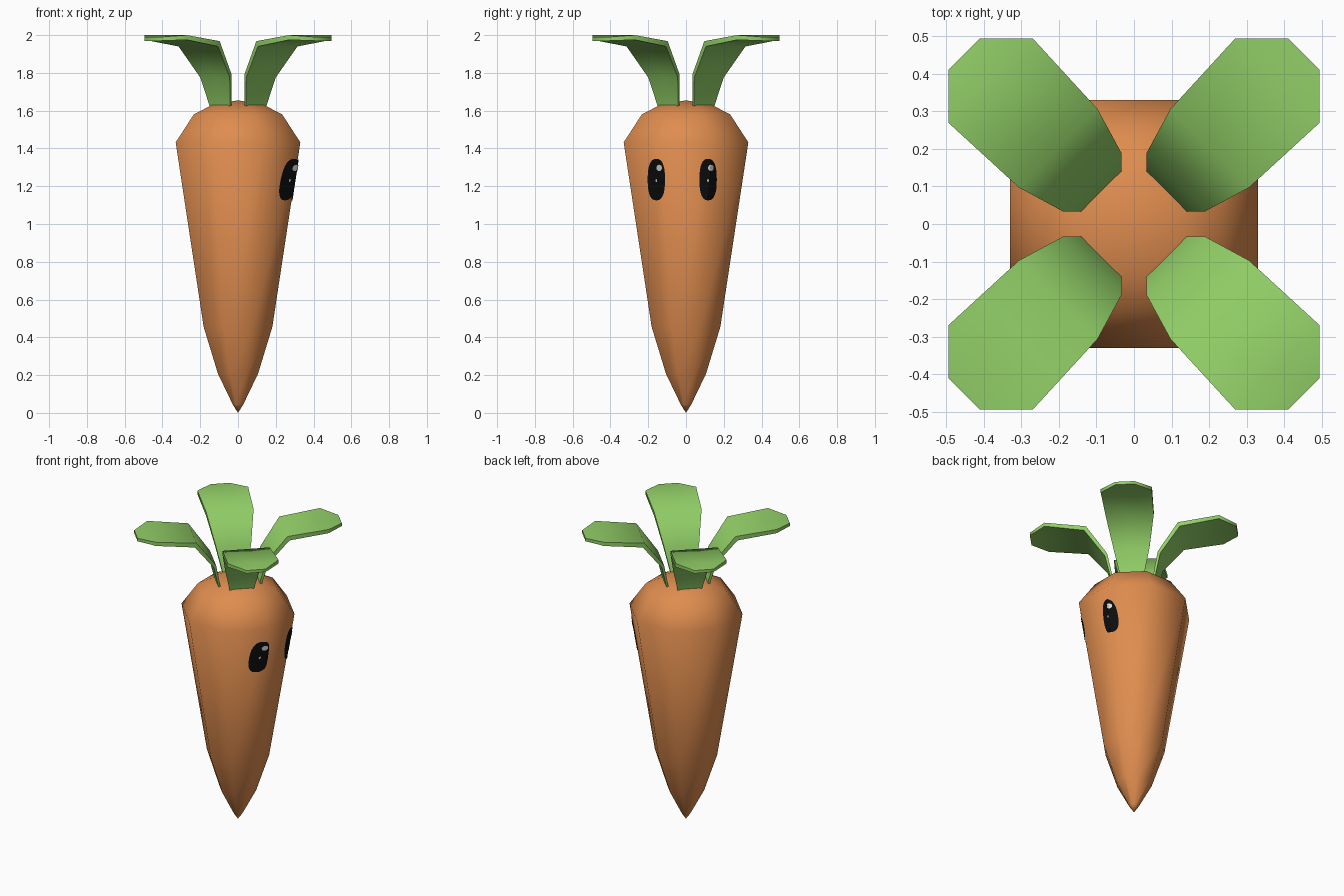
import bpy, bmesh, math
from mathutils import Matrix

if "Cube" in bpy.data.objects:
    bpy.data.objects.remove(bpy.data.objects["Cube"])


def mat(name, rgb):
    m = bpy.data.materials.new(name)
    m.diffuse_color = (*rgb, 1)
    m.use_nodes = True
    m.node_tree.nodes["Principled BSDF"].inputs["Base Color"].default_value = m.diffuse_color
    return m


ORANGE = mat("carrot orange", (0.74, 0.265, 0.077))
GREEN = mat("leaf green", (0.285, 0.62, 0.135))
BLACK = mat("eye black", (0.004, 0.004, 0.004))
WHITE = mat("highlight white", (0.7, 0.7, 0.7))


def make_object(name, bm, material, smooth_angle=None):
    bmesh.ops.recalc_face_normals(bm, faces=bm.faces)
    me = bpy.data.meshes.new(name)
    bm.to_mesh(me)
    bm.free()
    me.materials.append(material)
    ob = bpy.data.objects.new(name, me)
    bpy.context.collection.objects.link(ob)
    if smooth_angle:
        bpy.ops.object.select_all(action='DESELECT')
        ob.select_set(True)
        bpy.context.view_layer.objects.active = ob
        bpy.ops.object.shade_smooth_by_angle(angle=math.radians(smooth_angle))
    return ob


# Root: eight-sided lathe, profile is (distance to flat side, height)
PROFILE = [(0.028, 0.045), (0.106, 0.207), (0.182, 0.456), (0.33, 1.432),
           (0.234, 1.58), (0.138, 1.63)]
bm = bmesh.new()
rings = []
for r, z in PROFILE:
    R = r / math.cos(math.pi / 8)
    rings.append([bm.verts.new((R * math.cos(a), R * math.sin(a), z))
                  for a in (math.pi / 8 + k * math.pi / 4 for k in range(8))])
for lo, hi in zip(rings, rings[1:]):
    for k in range(8):
        j = (k + 1) % 8
        bm.faces.new((lo[k], lo[j], hi[j], hi[k]))
for ring, z in ((rings[0], 0.0), (rings[-1], 1.655)):
    tip = bm.verts.new((0, 0, z))
    for k in range(8):
        bm.faces.new((ring[k], ring[(k + 1) % 8], tip))
make_object("carrot_root", bm, ORANGE, 60)

# Leaves: bent slabs; each station is (half width, top out, top z, under out, under z)
STATIONS = [(0.074, 0.122, 1.625, 0.134, 1.615),
            (0.110, 0.157, 1.79, 0.172, 1.775),
            (0.148, 0.285, 1.968, 0.297, 1.94),
            (0.159, 0.541, 2.0, 0.541, 1.975),
            (0.060, 0.640, 1.99, 0.640, 1.97)]


def leaf(name, angle):
    bm = bmesh.new()
    loops = []
    for w, ut, zt, ub, zb in STATIONS:
        loops.append([bm.verts.new(p) for p in (
            (ut, -w, zt), (ut, 0, zt), (ut, w, zt),
            (ub, w, zb), (ub, 0, zb), (ub, -w, zb))])
    for a, b in zip(loops, loops[1:]):
        for k in range(6):
            j = (k + 1) % 6
            bm.faces.new((a[k], a[j], b[j], b[k]))
    bm.faces.new(loops[0])
    bm.faces.new(loops[-1])
    bmesh.ops.transform(bm, matrix=Matrix.Rotation(math.radians(angle), 4, 'Z'),
                        verts=bm.verts)
    make_object(name, bm, GREEN, 55)


for i in range(4):
    leaf(f"leaf_{i + 1}", 45 + 90 * i)


# Eyes: thin plates wrapped onto the +x side of the root
def surface_x(y, z):
    t = (z - 0.456) / (1.432 - 0.456)
    r = 0.182 + t * (0.33 - 0.182)
    return min(r, math.sqrt(2) * r - abs(y))


def plate(name, cy, cz, ry, rz, lift, material, power=2.0, rows=8, seg=32):
    bm = bmesh.new()

    def vert(y, z):
        return bm.verts.new((surface_x(y, z) + lift, y, z))

    centre = vert(cy, cz)
    prev = None
    for i in range(1, rows + 1):
        s = i / rows
        ring = []
        for k in range(seg):
            a = 2 * math.pi * k / seg
            c, d = math.cos(a), math.sin(a)
            y = math.copysign(abs(c) ** (2 / power), c)
            z = math.copysign(abs(d) ** (2 / power), d)
            ring.append(vert(cy + s * ry * y, cz + s * rz * z))
        for k in range(seg):
            j = (k + 1) % seg
            if prev is None:
                bm.faces.new((centre, ring[k], ring[j]))
            else:
                bm.faces.new((prev[k], ring[k], ring[j], prev[j]))
        prev = ring
    ob = make_object(name, bm, material)
    # make sure the plate faces outwards
    if ob.data.polygons[0].normal.x < 0:
        ob.data.flip_normals()


for side, cy, hy in (("left", -0.157, -0.142), ("right", 0.117, 0.132)):
    plate(f"eye_{side}", cy, 1.235, 0.046, 0.11, 0.005, BLACK, 2.5)
    plate(f"eye_highlight_{side}", hy, 1.297, 0.015, 0.017, 0.008, WHITE, 2, 3, 16)
    plate(f"eye_glint_{side}", cy, 1.23, 0.005, 0.008, 0.008, WHITE, 2, 2, 10)
